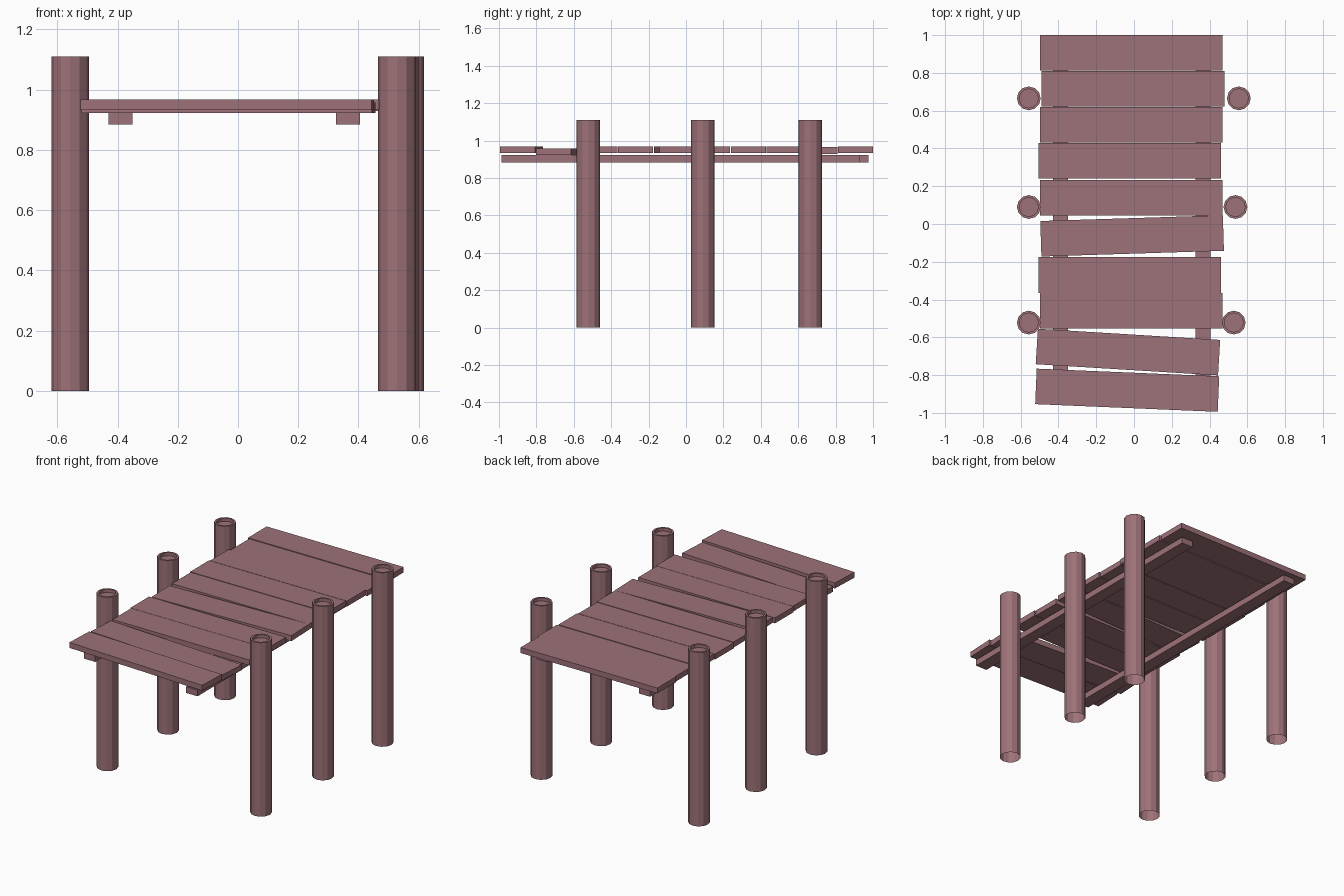
import bpy, bmesh, math

if "Cube" in bpy.data.objects:
    bpy.data.objects.remove(bpy.data.objects["Cube"])

wood = bpy.data.materials.new("weathered red wood")
wood.diffuse_color = (0.34, 0.168, 0.19, 1)
wood.use_nodes = True
wood.node_tree.nodes["Principled BSDF"].inputs["Base Color"].default_value = wood.diffuse_color


def finish(name, bm):
    bmesh.ops.recalc_face_normals(bm, faces=bm.faces)
    me = bpy.data.meshes.new(name)
    bm.to_mesh(me)
    bm.free()
    me.materials.append(wood)
    ob = bpy.data.objects.new(name, me)
    bpy.context.collection.objects.link(ob)
    return ob


def box(name, center, size, angle=0):
    bm = bmesh.new()
    bmesh.ops.create_cube(bm, size=1)
    bmesh.ops.scale(bm, vec=size, verts=bm.verts)
    ob = finish(name, bm)
    ob.location = center
    ob.rotation_euler.z = math.radians(angle)


def post(name, x, y, r=0.063, h=1.11, n=12):
    # open-bottomed tube with a thin rim and a slightly sunken top
    bm = bmesh.new()
    rings = []
    for rad, z in [(r, 0), (r, h), (r * 0.8, h), (r * 0.8, h - 0.02)]:
        rings.append([bm.verts.new((rad * math.cos(2 * math.pi * i / n),
                                    rad * math.sin(2 * math.pi * i / n), z))
                      for i in range(n)])
    for a, b in zip(rings, rings[1:]):
        for i in range(n):
            j = (i + 1) % n
            bm.faces.new((a[i], a[j], b[j], b[i]))
    bm.faces.new(rings[-1])
    ob = finish(name, bm)
    ob.location = (x, y, 0)


# deck planks: centre x, centre y, turn in degrees, drop
planks = [
    (-0.015, 0.907, 0, 0), (-0.005, 0.715, 0, 0.003), (-0.015, 0.525, 0, 0),
    (-0.022, 0.334, 0, 0), (-0.015, 0.140, 0, 0), (-0.010, -0.063, 1.8, 0),
    (-0.022, -0.270, 0, 0), (-0.015, -0.460, 0, 0),
    (-0.032, -0.678, -3.5, 0.01), (-0.036, -0.880, -2.4, 0),
]
for i, (x, y, ang, drop) in enumerate(planks):
    box(f"deck_plank_{i + 1}", (x, y, 0.950 - drop), (0.967, 0.188, 0.035), ang)

# long support beams
box("left_beam", (-0.39, 0.018, 0.904), (0.08, 1.917, 0.04))
box("right_beam", (0.365, -0.028, 0.904), (0.08, 1.917, 0.04))

# posts in three pairs
for i, (y, xr) in enumerate([(0.665, 0.555), (0.09, 0.537), (-0.522, 0.528)]):
    post(f"left_post_{i + 1}", -0.557, y)
    post(f"right_post_{i + 1}", xr, y)
